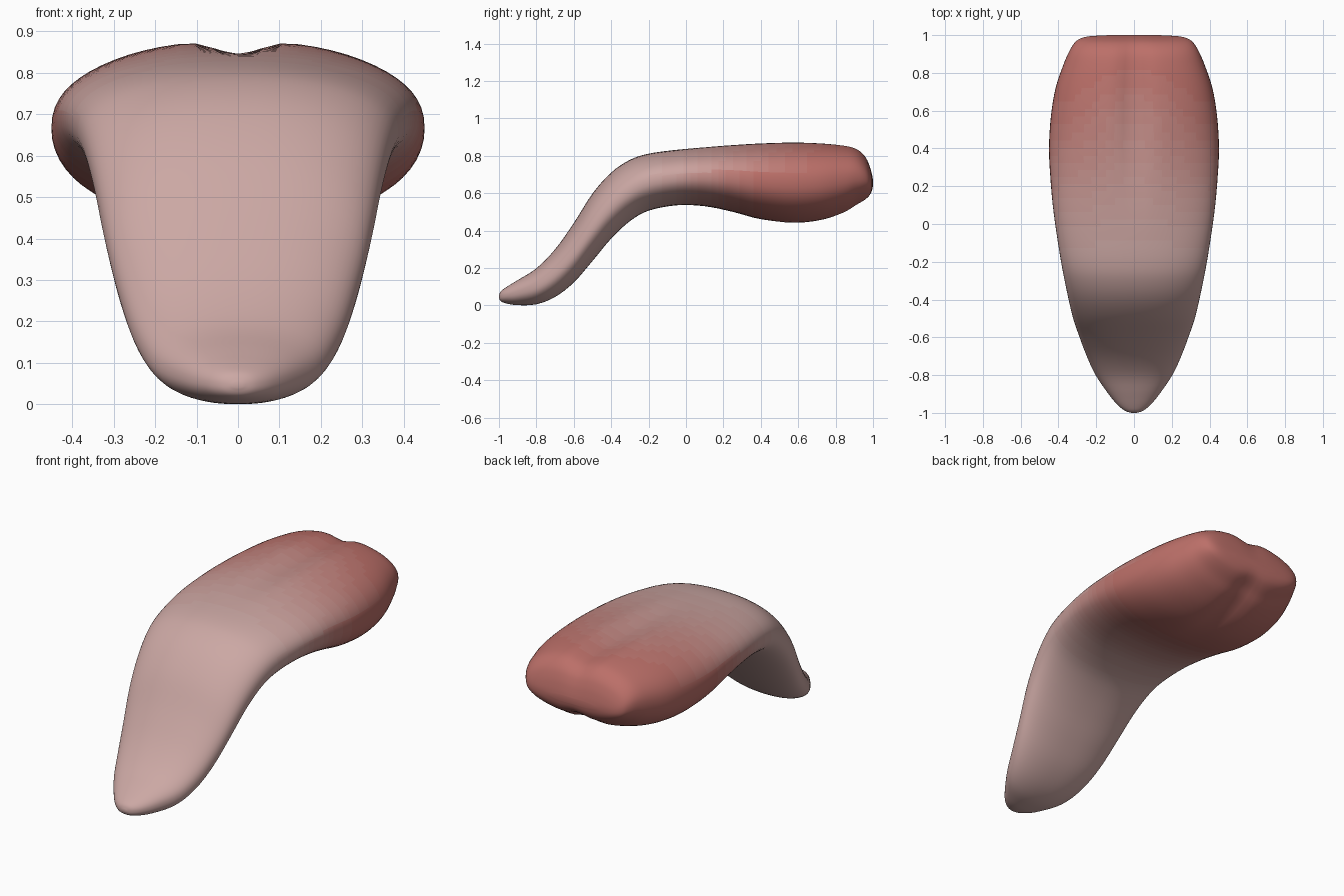
import bpy, bmesh, math

if "Cube" in bpy.data.objects:
    bpy.data.objects.remove(bpy.data.objects["Cube"])

# Lengthwise sections: y, half width, top z, bottom z
S = [(-1.0, .012, .053, .040), (-.99, .045, .075, .022), (-.96, .085, .098, .010),
     (-.90, .135, .135, .001), (-.80, .203, .198, .006), (-.70, .250, .300, .045),
     (-.60, .288, .440, .122), (-.50, .322, .598, .237), (-.40, .346, .710, .357),
     (-.30, .367, .778, .450), (-.20, .386, .811, .506), (-.05, .410, .832, .535),
     (.10, .430, .848, .530), (.25, .443, .861, .500), (.40, .450, .871, .460),
     (.57, .440, .877, .437), (.72, .415, .873, .450), (.84, .375, .862, .488),
     (.91, .345, .843, .530), (.955, .318, .805, .558), (.98, .288, .755, .582),
     (.994, .235, .705, .610), (1.0, .13, .672, .638)]
SUB, N = 4, 64


def catmull(a, b, c, d, t):
    return tuple(.5 * (2*q + (r-p)*t + (2*p-5*q+4*r-s)*t*t + (3*q-p-3*r+s)*t**3)
                 for p, q, r, s in zip(a, b, c, d))


def ramp(y, a, b):
    t = min(1, max(0, (y - a) / (b - a)))
    return t * t * (3 - 2 * t)


# Smoothly interpolated sections
rows = []
for i in range(len(S) - 1):
    quad = [S[max(0, i-1)], S[i], S[i+1], S[min(len(S)-1, i+2)]]
    rows += [catmull(*quad, k / SUB) for k in range(SUB)]
rows.append(S[-1])

# Loft the tongue body, with a middle groove on the rear top and rear underside
bm = bmesh.new()
rings = []
for y, w, zt, zb in rows:
    mid, h = (zt + zb) / 2, (zt - zb) / 2
    ring = []
    for k in range(N):
        a = 2 * math.pi * k / N
        c, s = math.cos(a), math.sin(a)
        e = 2 / 2.25
        x = w * math.copysign(abs(c) ** e, c)
        z = h * math.copysign(abs(s) ** e, s)
        depth = .17 * ramp(y, -.1, .6) if s > 0 else .15 * ramp(y, .35, .85)
        z *= 1 - depth * math.exp(-(x / .065) ** 2)
        ring.append(bm.verts.new((x, y, mid + z)))
    rings.append(ring)
for r0, r1 in zip(rings, rings[1:]):
    for k in range(N):
        j = (k + 1) % N
        bm.faces.new((r0[k], r0[j], r1[j], r1[k]))
bm.faces.new(rings[0])
bm.faces.new(rings[-1])
bmesh.ops.recalc_face_normals(bm, faces=bm.faces)

# Colour bands fading from pale pink tip to red root, paler along the top middle
BANDS = 12
pale, red = (.60, .39, .37), (.50, .16, .14)
for f in bm.faces:
    f.smooth = True
    p = f.calc_center_median()
    t = ramp(p.y, -.25, .75)
    if f.normal.z > .3:
        t *= 1 - .35 * math.exp(-(p.x / .22) ** 2) * (1 - ramp(p.y, .5, .9))
    else:
        t = ramp(p.y, -.3, .45)
    f.material_index = round(t * (BANDS - 1))
me = bpy.data.meshes.new("tongue")
bm.to_mesh(me)
bm.free()
for i in range(BANDS):
    t = i / (BANDS - 1)
    m = bpy.data.materials.new(f"flesh_{i}")
    m.diffuse_color = (*[p + (r - p) * t for p, r in zip(pale, red)], 1)
    m.use_nodes = True
    m.node_tree.nodes["Principled BSDF"].inputs["Base Color"].default_value = m.diffuse_color
    me.materials.append(m)
ob = bpy.data.objects.new("tongue", me)
bpy.context.collection.objects.link(ob)
